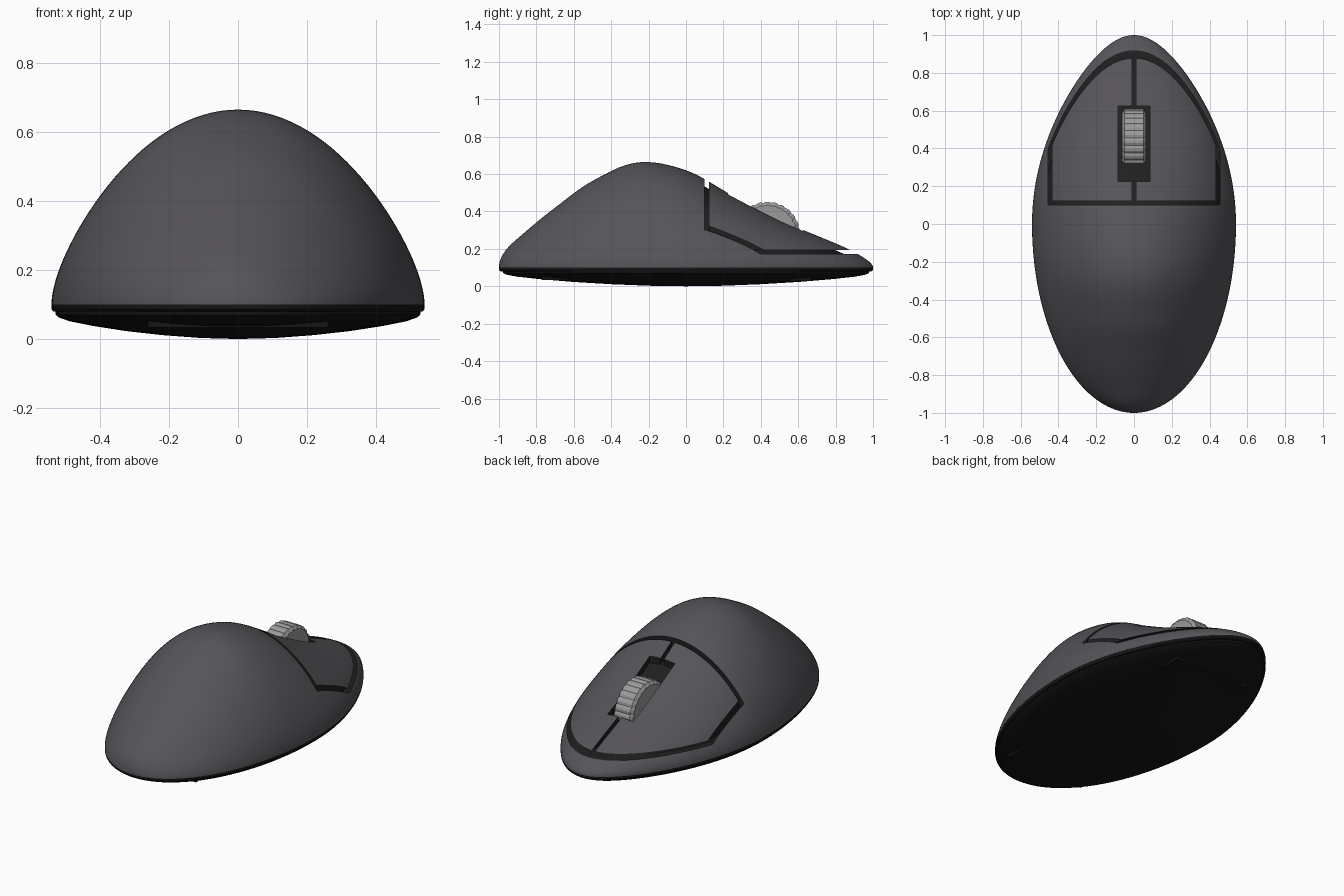
import bpy, bmesh, math
from math import sin, cos, pi

cube = bpy.data.objects.get("Cube")
if cube:
    bpy.data.objects.remove(cube)

RIM_Z = 0.1
# Crown height above the rim, every 15 degrees from tail to nose
CROWN = [0, .09, .185, .315, .463, .562, .52, .38, .255, .168, .1, .042, 0]


def material(name, color):
    m = bpy.data.materials.new(name)
    m.use_nodes = True
    m.diffuse_color = (*color, 1)
    m.node_tree.nodes["Principled BSDF"].inputs["Base Color"].default_value = (*color, 1)
    return m


SHELL = material("charcoal shell", (.092, .088, .099))
GROOVE = material("dark groove", (.014, .014, .014))
BASE = material("black base", (.008, .008, .008))
WHEEL = material("grey wheel", (.33, .33, .33))


def finish(bm, name, mat, smooth=True):
    bmesh.ops.remove_doubles(bm, verts=bm.verts, dist=1e-5)
    bmesh.ops.recalc_face_normals(bm, faces=bm.faces)
    mesh = bpy.data.meshes.new(name)
    bm.to_mesh(mesh)
    bm.free()
    mesh.materials.append(mat)
    ob = bpy.data.objects.new(name, mesh)
    bpy.context.collection.objects.link(ob)
    if smooth:
        smooth_edges(ob)
    return ob


def activate(ob):
    bpy.ops.object.select_all(action='DESELECT')
    ob.select_set(True)
    bpy.context.view_layer.objects.active = ob


def smooth_edges(ob):
    activate(ob)
    bpy.ops.object.shade_smooth_by_angle(angle=math.radians(35))


def half_width(y):
    """Oval plan, slimmer towards the nose."""
    return .54 * math.sqrt(max(1 - y * y, 0)) * (1 - .25 * max(y, 0) ** 2)


def crown(t):
    """Smooth interpolation of the crown heights, t from 0 to 1."""
    f = t * (len(CROWN) - 1)
    i = min(int(f), len(CROWN) - 2)
    u = f - i
    # mirrored end values keep the tips rounded
    p = [-CROWN[1]] + CROWN + [-CROWN[-2]]
    a, b, c, d = p[i:i + 4]
    return b + .5 * u * (c - a + u * (2*a - 5*b + 4*c - d + u * (3*(b - c) + d - a)))


def dome(rows, cols):
    """Closed dome: bell-shaped sections that get rounder at the nose."""
    bm = bmesh.new()
    grid = []
    for r in range(rows + 1):
        y = -cos(pi * r / rows)
        w, h = half_width(y), crown(r / rows)
        bell = .45 * (1 - max(y, 0))
        row = []
        for c in range(cols + 1):
            phi = pi * (c / cols - .5)
            k = max(cos(phi), 0)
            z = RIM_Z + h * (bell * k * k + (1 - bell) * k)
            row.append(bm.verts.new((w * sin(phi), y, z)))
        grid.append(row)
    for r in range(rows):
        for c in range(cols):
            bm.faces.new((grid[r][c], grid[r][c+1], grid[r+1][c+1], grid[r+1][c]))
    bmesh.ops.remove_doubles(bm, verts=bm.verts, dist=1e-5)
    rim = [e for e in bm.edges if e.is_boundary]
    bmesh.ops.contextual_create(bm, geom=rim)
    bmesh.ops.recalc_face_normals(bm, faces=bm.faces)
    return bm


def box(name, x, y, z, mat):
    """Box from (low, high) ranges."""
    bm = bmesh.new()
    bmesh.ops.create_cube(bm, size=1)
    for v in bm.verts:
        v.co = [r[0] if k < 0 else r[1] for k, r in zip(v.co, (x, y, z))]
    return finish(bm, name, mat, smooth=False)


def cut(ob, cutter):
    mod = ob.modifiers.new("cut", 'BOOLEAN')
    mod.operation = 'DIFFERENCE'
    mod.solver = 'EXACT'
    mod.material_mode = 'TRANSFER'
    mod.object = cutter
    activate(ob)
    bpy.ops.object.modifier_apply(modifier=mod.name)
    bpy.data.objects.remove(cutter)


# Shell with the button seams and wheel slot cut out
shell = finish(dome(96, 64), "shell", SHELL, smooth=False)
low, high = .172, .9
seams = [
    ((-.455, .455), (.1, .122), (low, high)),      # rear seam
    ((.435, .455), (.1, .7), (low, high)),         # side seams
    ((-.455, -.435), (.1, .7), (low, high)),
    ((-.011, .011), (.11, .89), (low, high)),      # centre seam
    ((-.454, .454), (.101, 1.1), (low, .194)),     # lower seam
    ((-.084, .084), (.225, .625), (low, high)),    # wheel slot
]
for s in seams:
    cut(shell, box("seam_cutter", *s, GROOVE))
smooth_edges(shell)

# Dark core seen at the bottom of the seams
bm = dome(64, 40)
bm.normal_update()
moved = [(v, v.co - v.normal * .034) for v in bm.verts]
for v, co in moved:
    v.co = co
    v.co.z = max(co.z, .088)
finish(bm, "inner_core", GROOVE)

# Oval base with rim and shallow rounded underside
profile = [(0, 0), (.2, .003), (.4, .011), (.6, .023), (.78, .038), (.9, .051),
           (.96, .062), (.977, .07), (.978, .079), (.992, .08), (1, .087), (1, .1), (0, .1)]
bm = bmesh.new()
N = 96
plan = [(math.copysign(half_width(sin(a)), cos(a)), sin(a))
        for a in (2 * pi * i / N for i in range(N))]
rings = [[bm.verts.new((x * r, y * r, z)) for x, y in plan] for r, z in profile]
for a, b in zip(rings, rings[1:]):
    for i in range(N):
        j = (i + 1) % N
        bm.faces.new((a[i], a[j], b[j], b[i]))
bmesh.ops.dissolve_degenerate(bm, dist=1e-6, edges=bm.edges)
finish(bm, "base", BASE)

# Glide pads under both ends
box("rear_pad", (-.26, .26), (-.77, -.62), (.034, .055), BASE)
box("front_pad", (-.25, .25), (.55, .67), (.028, .05), BASE)

# Ridged scroll wheel with chamfered rims
bm = bmesh.new()
TEETH = 26
rings = []
for x, shrink in ((-.063, .018), (-.05, 0), (.05, 0), (.063, .018)):
    ring = []
    for i in range(TEETH * 3):
        ang = 2 * pi * i / (TEETH * 3)
        r = .175 - shrink - (.005 if i % 3 == 0 else 0)
        ring.append(bm.verts.new((x, .435 + r * cos(ang), .277 + r * sin(ang))))
    rings.append(ring)
for a, b in zip(rings, rings[1:]):
    for i in range(len(a)):
        j = (i + 1) % len(a)
        bm.faces.new((a[i], a[j], b[j], b[i]))
bm.faces.new(rings[0])
bm.faces.new(rings[-1])
finish(bm, "scroll_wheel", WHEEL, smooth=False)
